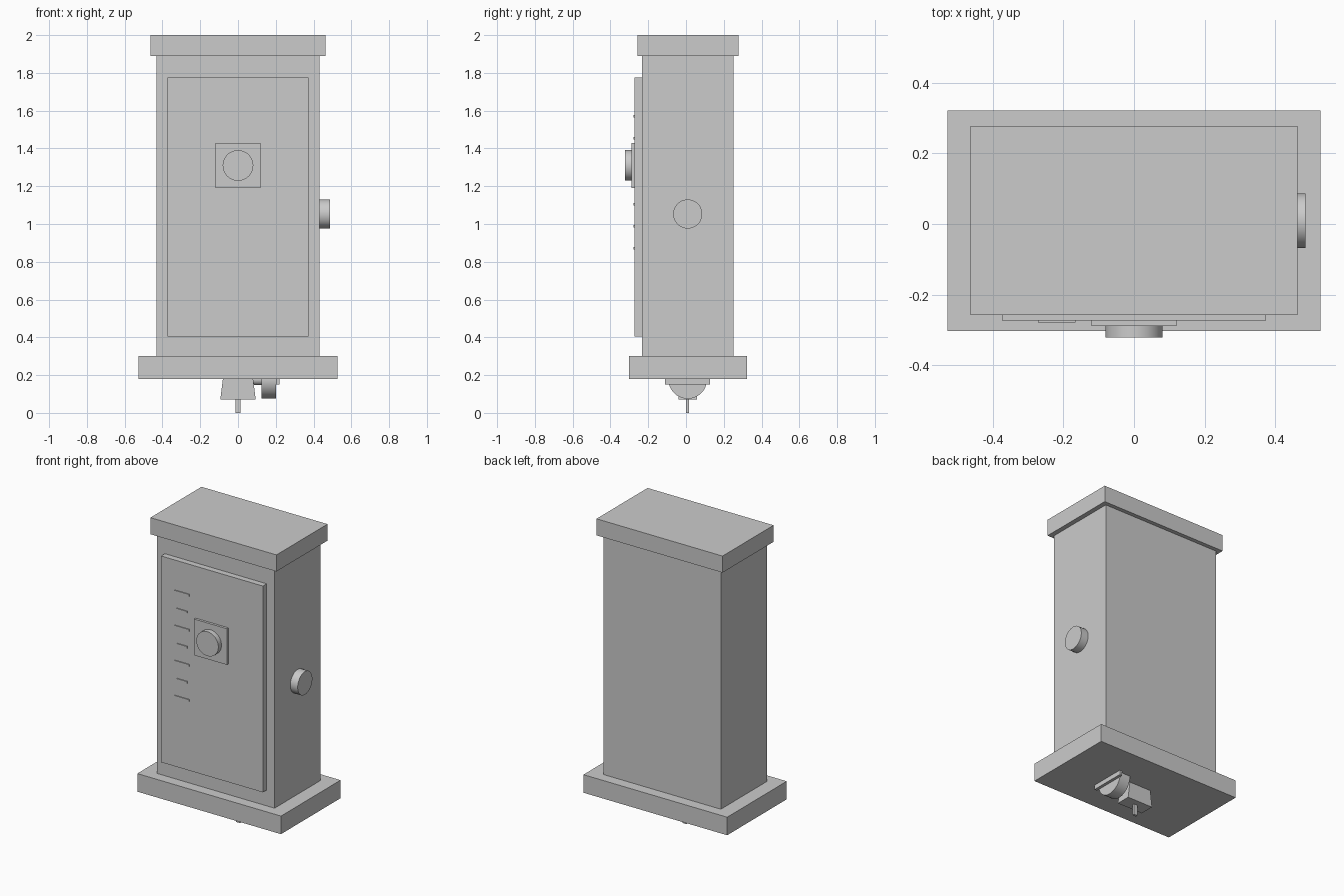
import bpy, bmesh, math
from mathutils import Matrix

if "Cube" in bpy.data.objects:
    bpy.data.objects.remove(bpy.data.objects["Cube"])

grey = bpy.data.materials.new("plain_grey")
grey.diffuse_color = (0.6, 0.6, 0.6, 1)
grey.use_nodes = True
grey.node_tree.nodes["Principled BSDF"].inputs["Base Color"].default_value = grey.diffuse_color
YC = 0.009  # depth centre of the cabinet


def finish(name, bm, smooth=False):
    bmesh.ops.recalc_face_normals(bm, faces=bm.faces)
    me = bpy.data.meshes.new(name)
    bm.to_mesh(me)
    bm.free()
    me.materials.append(grey)
    ob = bpy.data.objects.new(name, me)
    bpy.context.collection.objects.link(ob)
    if smooth:
        bpy.ops.object.select_all(action='DESELECT')
        ob.select_set(True)
        bpy.context.view_layer.objects.active = ob
        bpy.ops.object.shade_smooth_by_angle(angle=math.radians(35))
    return ob


def box(name, x0, x1, y0, y1, z0, z1, bottom_flare=1.0):
    bm = bmesh.new()
    bmesh.ops.create_cube(bm, size=1)
    for v in bm.verts:
        k = bottom_flare if v.co.z < 0 else 1.0
        v.co = ((x0 + x1) / 2 + v.co.x * (x1 - x0) * k,
                (y0 + y1) / 2 + v.co.y * (y1 - y0),
                (z0 + z1) / 2 + v.co.z * (z1 - z0))
    return finish(name, bm)


def disc(name, axis, r, a0, a1, u, z, cut_z=None):
    """Cylinder along x or y from a0 to a1; u is the other horizontal coordinate."""
    bm = bmesh.new()
    bmesh.ops.create_cone(bm, cap_ends=True, segments=48, radius1=r, radius2=r, depth=a1 - a0)
    mid = (a0 + a1) / 2
    if axis == 'X':
        m = Matrix.Translation((mid, u, z)) @ Matrix.Rotation(math.pi / 2, 4, 'Y')
    else:
        m = Matrix.Translation((u, mid, z)) @ Matrix.Rotation(math.pi / 2, 4, 'X')
    bmesh.ops.transform(bm, matrix=m, verts=bm.verts)
    if cut_z is not None:  # keep only the part below cut_z
        bmesh.ops.bisect_plane(bm, geom=bm.verts[:] + bm.edges[:] + bm.faces[:],
                               plane_co=(0, 0, cut_z), plane_no=(0, 0, 1), clear_outer=True)
        bmesh.ops.holes_fill(bm, edges=[e for e in bm.edges if e.is_boundary])
    return finish(name, bm, True)


# Cabinet
box("base_plinth", -0.528, 0.528, -0.303, 0.322, 0.18, 0.30)
box("cabinet_body", -0.432, 0.432, -0.233, 0.251, 0.30, 1.89)
box("top_cap", -0.463, 0.463, -0.258, 0.278, 1.89, 2.0)

# Front door with dial
box("front_door", -0.374, 0.374, -0.273, -0.233, 0.405, 1.775)
box("dial_plate", -0.12, 0.12, -0.289, -0.273, 1.19, 1.43)
disc("front_dial", 'Y', 0.081, -0.322, -0.289, 0.0, 1.31)

# Scale marks, long and short in turn
for i in range(7):
    w = 0.0535 if i % 2 == 0 else 0.038
    z = 1.57 - i * 0.1165
    box(f"scale_mark_{i + 1}", -0.219 - w, -0.219 + w, -0.279, -0.273, z - 0.007, z + 0.007)

# Side knob
disc("side_knob", 'X', 0.077, 0.432, 0.486, YC, 1.053)

# Fittings under the base
box("under_block", -0.08, 0.08, YC - 0.048, YC + 0.048, 0.07, 0.18, bottom_flare=1.17)
box("under_pin", -0.014, 0.014, YC - 0.008, YC + 0.008, 0.0, 0.07)
disc("under_axle", 'X', 0.03, 0.07, 0.125, YC, 0.177, cut_z=0.18)
disc("under_half_wheel", 'X', 0.102, 0.125, 0.2, YC, 0.177, cut_z=0.18)
box("under_bar", 0.2, 0.219, YC - 0.119, YC + 0.119, 0.15, 0.18)
